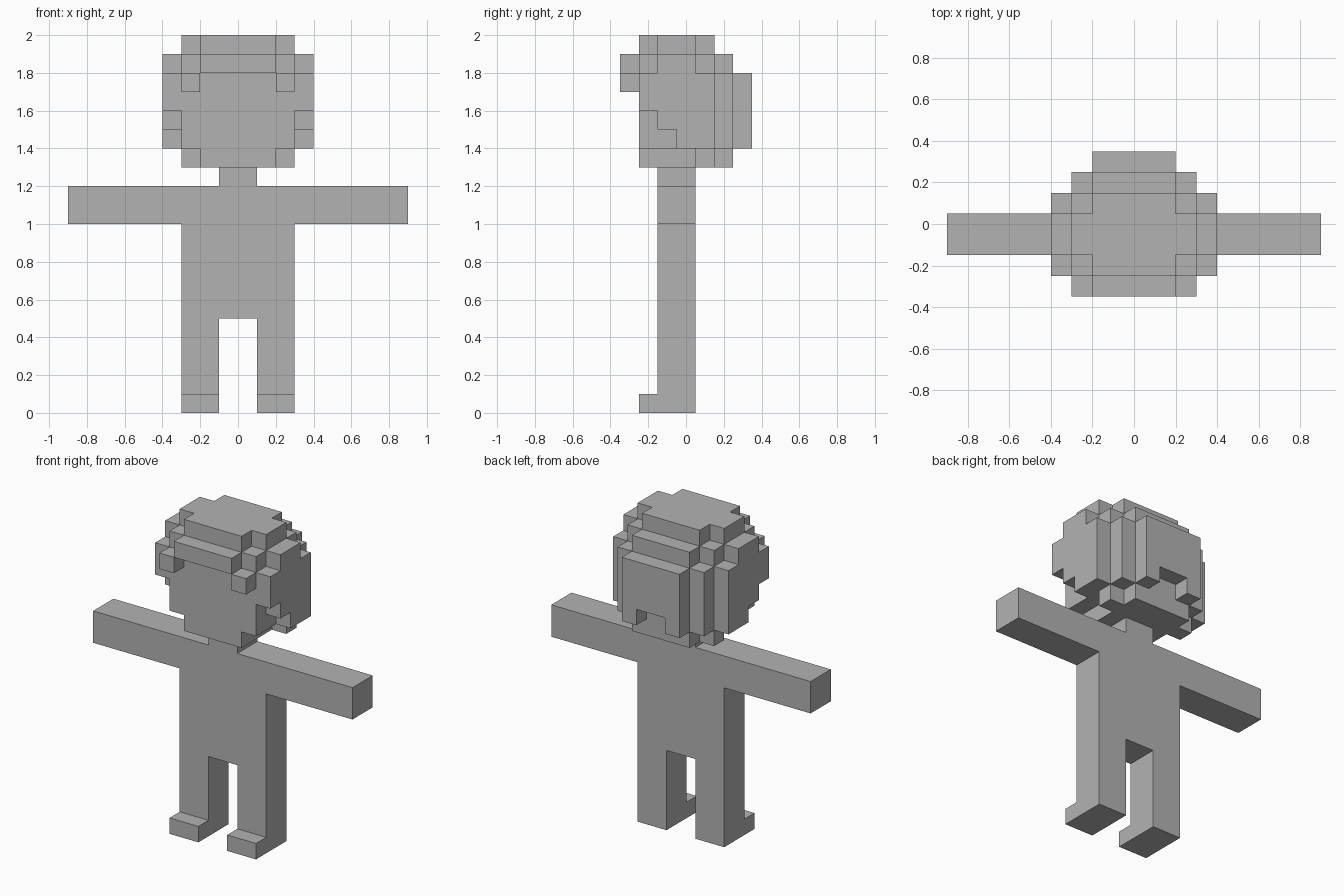
import bpy
import bmesh
from itertools import product
from mathutils import Vector

cube = bpy.data.objects.get("Cube")
if cube:
    bpy.data.objects.remove(cube, do_unlink=True)

UNIT = 0.1                           # edge of one block
ORIGIN = Vector((0, 0.05, 0))

grey = bpy.data.materials.new("plain_grey")
grey.use_nodes = True
grey.diffuse_color = (0.45, 0.45, 0.45, 1)
grey.node_tree.nodes["Principled BSDF"].inputs["Base Color"].default_value = (0.45, 0.45, 0.45, 1)


def box(x, y, z):
    """Block cells in the half-open ranges x, y, z."""
    return set(product(range(*x), range(*y), range(*z)))


def wide(half, y, z):
    """Box centred on x = 0."""
    return box((-half, half), y, z)


def pair(x, y, z):
    """Box mirrored to both sides."""
    return box(x, y, z) | box((-x[1], -x[0]), y, z)


parts = {
    # Body
    "feet": pair((1, 3), (-3, 0), (0, 1)),
    "legs": pair((1, 3), (-2, 0), (1, 5)),
    "torso": wide(3, (-2, 0), (5, 12)),
    "arms": pair((3, 9), (-2, 0), (10, 12)),
    "neck": wide(1, (-2, 0), (12, 13)),
    # Head with chin
    "head": wide(3, (-3, 1), (14, 18)) | wide(2, (-3, 1), (13, 14)),
    # Stepped crown of hair
    "hair_crown": wide(3, (-2, 0), (19, 20)) | wide(2, (-3, 1), (19, 20))
    | wide(4, (-2, 0), (18, 19)) | wide(3, (-3, 1), (18, 19)) | wide(2, (-3, 2), (18, 19)),
    # Fringe with a lock at each end
    "hair_fringe": wide(2, (-4, -3), (18, 19)) | pair((2, 3), (-4, -3), (17, 18)),
    # Side hair, stepping back towards the jaw
    "hair_sides": pair((3, 4), (-3, 1), (16, 18)) | pair((3, 4), (-2, 1), (15, 16))
    | pair((3, 4), (-1, 1), (14, 15)),
    # Back hair with a notch at the nape
    "hair_back": (wide(3, (1, 2), (14, 18)) | wide(2, (2, 3), (14, 18))
                  | wide(2, (1, 2), (13, 14)) | pair((2, 3), (0, 1), (13, 14)))
    - wide(1, (2, 3), (14, 15)),
}
solid = set().union(*parts.values())


def build(name, cells):
    """Skin the cells of one part, leaving out faces buried in the figure."""
    bm = bmesh.new()
    verts = {}
    for cell in cells:
        for axis, side in product(range(3), (0, 1)):
            near = list(cell)
            near[axis] += 2 * side - 1
            if tuple(near) in solid:
                continue
            u, v = (axis + 1) % 3, (axis + 2) % 3
            ring = []
            for du, dv in ((0, 0), (1, 0), (1, 1), (0, 1)):
                corner = list(cell)
                corner[axis] += side
                corner[u] += du
                corner[v] += dv
                key = tuple(corner)
                if key not in verts:
                    verts[key] = bm.verts.new(Vector(key) * UNIT + ORIGIN)
                ring.append(verts[key])
            bm.faces.new(ring if side else ring[::-1])
    # Merge flat areas into single faces
    bmesh.ops.dissolve_limit(bm, angle_limit=0.01, verts=bm.verts[:], edges=bm.edges[:])
    mesh = bpy.data.meshes.new(name)
    bm.to_mesh(mesh)
    bm.free()
    mesh.materials.append(grey)
    bpy.context.collection.objects.link(bpy.data.objects.new(name, mesh))


for part_name, part_cells in parts.items():
    build(part_name, part_cells)
